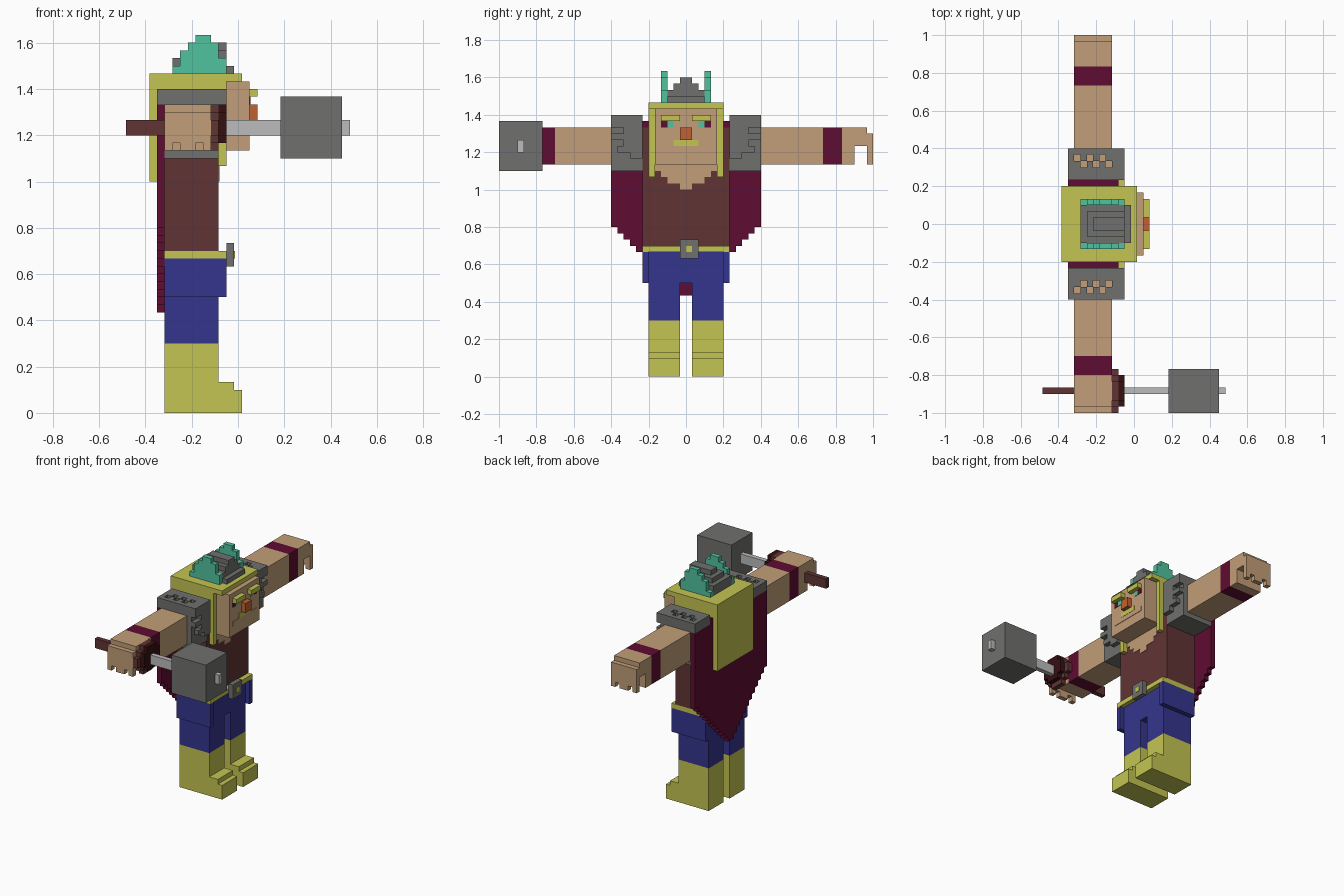
import bpy
import bmesh

cube = bpy.data.objects.get("Cube")
if cube:
    bpy.data.objects.remove(cube, do_unlink=True)

V = 1 / 30  # size of one block


def material(name, rgb):
    lin = [((c / 255 + 0.055) / 1.055) ** 2.4 for c in rgb] + [1]
    m = bpy.data.materials.new(name)
    m.use_nodes = True
    m.diffuse_color = lin
    bsdf = next(n for n in m.node_tree.nodes if n.type == 'BSDF_PRINCIPLED')
    bsdf.inputs["Base Color"].default_value = lin
    bsdf.inputs["Roughness"].default_value = 0.8
    return m


skin = material("skin", (194, 158, 120))
yellow = material("yellow", (196, 196, 82))
grey = material("iron_grey", (112, 112, 110))
blue = material("blue_cloth", (53, 53, 142))
brown = material("brown_leather", (97, 52, 52))
maroon = material("maroon_cloth", (95, 12, 50))
teal = material("teal", (80, 194, 158))
orange = material("orange", (192, 97, 50))
silver = material("light_steel", (188, 188, 188))
dark = material("dark_brown", (54, 16, 16))


def part(name, mat, boxes, mirror=False):
    """Join boxes (x0, x1, y0, y1, z0, z1 in blocks); mirror repeats them across y."""
    bm = bmesh.new()
    if mirror:
        boxes = boxes + [(a, b, -d, -c, e, f) for a, b, c, d, e, f in boxes]
    for x0, x1, y0, y1, z0, z1 in boxes:
        r = bmesh.ops.create_cube(bm, size=1)
        for v in r["verts"]:
            v.co.x = V * (x1 if v.co.x > 0 else x0)
            v.co.y = V * (y1 if v.co.y > 0 else y0)
            v.co.z = V * (z1 if v.co.z > 0 else z0)
    me = bpy.data.meshes.new(name)
    bm.to_mesh(me)
    bm.free()
    me.materials.append(mat)
    ob = bpy.data.objects.new(name, me)
    bpy.context.collection.objects.link(ob)
    return ob


# Legs and waist
part("boots", yellow, [(-9.5, -2.5, 1, 6, 0, 9),
                       (-2.5, -0.5, 1, 6, 0, 4),
                       (-0.5, 0.5, 1, 6, 0, 3)], True)
part("trouser_legs", blue, [(-9.5, -2.5, 1, 6, 9, 15)], True)
part("trouser_hips", blue, [(-9.5, -2.5, -6, 6, 15, 20)])
part("trouser_side_flaps", blue, [(-9.5, -1.5, 6, 7, 15, 20)], True)
part("belt", yellow, [(-9.5, -1.5, -7, 7, 20, 21)])
part("buckle", grey, [(-1.5, -0.5, -1, 2, 19, 22)])
part("buckle_centre", yellow, [(-0.5, -0.4, 0, 1, 20, 21)])

# Torso with open collar showing the chest
part("tunic", brown, [(-9.5, -2.5, -7, 7, 21, 40)])
part("collar", maroon, [(-10.5, -2.5, 6, 7, 40, 41)], True)
part("chest", skin, [(-2.5, -2.4, -w, w, 30 + i, 31 + i)
                     for i, w in enumerate((1, 3, 4, 5))])

# Cape tapering to a stepped point
part("cape", maroon, [(-10.5, -9.5, -12, 12, 24, 40)] +
     [(-10.5, -9.5, -(z - 12), z - 12, z, z + 1) for z in range(13, 24)])

# Arms, wristbands and hands
for side, s in (("open", 1), ("hammer", -1)):
    def at(x0, x1, y0, y1, z0, z1):
        return (x0, x1, min(y0 * s, y1 * s), max(y0 * s, y1 * s), z0, z1)
    band0, band1 = (22, 25) if s > 0 else (21, 24)
    part(side + "_arm", skin, [at(-9.5, -3.5, 7, band0, 34, 40)])
    part(side + "_wristband", maroon, [at(-9.5, -3.5, band0, band1, 34, 40)])
    fingers = [(-9.5, -8.5), (-7.5, -5.5), (-4.5, -3.5)]
    part(side + "_hand", skin,
         [at(-9.5, -3.5, band1, 27, 34, 40), at(-9.5, -3.5, 27, 29, 37, 40),
          at(-9.5, -3.5, 29, 30, 35, 39)] +
         [at(a, b, 29, 30, 34, 35) for a, b in fingers])

# Shoulder armour: pierced top, layered front, closed underside
top = [(-10.5, -1.5, 7, 9, 40, 42), (-10.5, -1.5, 11, 12, 40, 42)]
for y, start in ((9, -8.5), (10, -9.5)):
    holes = [start, start + 2, start + 4]
    edge = -10.5
    for h in holes + [-1.5]:
        top.append((edge, h, y, y + 1, 40, 42))
        edge = h + 1
front = [(-3.5, -2.5, 7, 12, 33, 40), (-9.5, -3.5, 7, 12, 33, 34)]
ridges = [(-2.5, -1.5, 7, w, 35 + i, 36 + i)
          for i, w in enumerate((9, 11, 10, 12, 10))]
part("shoulder_armour", grey, top + front + ridges, True)

# Head and hair
part("head", skin, [(-9.5, 1.5, -5, 5, 34, 43)])
part("hair_cap", yellow, [(-11.5, 0.5, -6, 6, 43, 44)])
part("back_hair", yellow, [(-11.5, -10.5, -6, 6, 30, 43)])
part("side_hair", yellow, [(-10.5, -1.5, 5, 6, 34, 43),
                           (-2.5, -1.5, 5, 6, 32, 34)], True)

# Face
part("brows", yellow, [(1.5, 2.5, 1, 4, 41, 42)], True)
part("irises", teal, [(1.5, 1.6, 2, 3, 40, 41)], True)
part("eye_corners", maroon, [(1.5, 1.6, 3, 4, 40, 41)], True)
part("nose", orange, [(1.5, 2.5, -1, 1, 38, 40)])
part("moustache", yellow, [(1.5, 1.65, -2, 2, 37, 38)])
part("lips", skin, [(1.5, 1.6, -4, 4, 36, 37)])

# Helmet crown and its wings
part("helmet", grey, [(-8.5, -0.5, -3, 3, 44, 45), (-8.5, -1.5, -3, 3, 45, 46),
                      (-7.5, -1.5, -2, 2, 46, 47), (-6.5, -1.5, -1, 1, 47, 48)])
part("helmet_wings", teal,
     [(a, b, 3, 4, 44 + i, 45 + i) for i, (a, b) in enumerate(
         ((-8.5, -1.5), (-7.5, -1.5), (-7.5, -2.5), (-6.5, -2.5), (-5.5, -3.5)))],
     True)

# Hammer
part("hammer_handle", brown, [(-14.5, -3.5, -27, -26, 36, 38)])
part("hammer_guard", brown, [(-3.5, -2.5, -30, -23, 36, 38),
                             (-3.5, -2.5, -29, -24, 35, 39),
                             (-3.5, -2.5, -28, -25, 34, 40)])
part("hammer_guard_rim", dark, [(-2.5, -1.5, -29, -24, 36, 39),
                                (-2.5, -1.5, -28, -25, 35, 40)])
part("hammer_shaft", silver, [(-1.5, 5.5, -27, -26, 36, 38),
                              (13.5, 14.5, -27, -26, 36, 38)])
part("hammer_head", grey, [(5.5, 13.5, -30, -23, 33, 41)])
